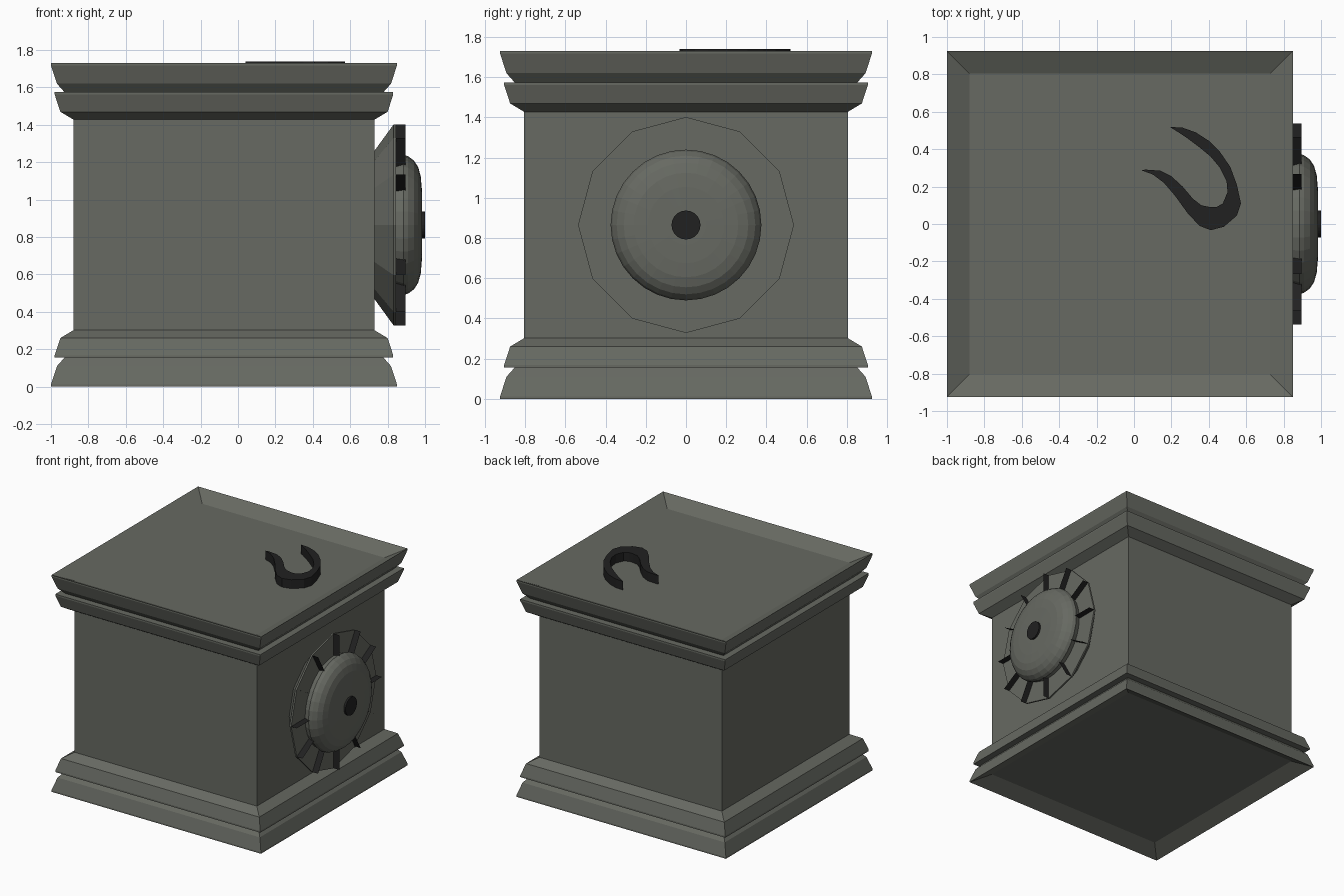
import bpy, bmesh, math

if "Cube" in bpy.data.objects:
    bpy.data.objects.remove(bpy.data.objects["Cube"])

CX, H, KZ = -0.075, 1.73, 0.865   # box centre x, box height, knob centre z


def material(name, rgb):
    m = bpy.data.materials.new(name)
    m.diffuse_color = (*rgb, 1)
    m.use_nodes = True
    m.node_tree.nodes["Principled BSDF"].inputs["Base Color"].default_value = m.diffuse_color
    return m


STONE = material("grey stone", (0.135, 0.142, 0.122))
BLACK = material("black metal", (0.015, 0.015, 0.015))


def finish(name, bm, mat, normals=True):
    if normals:
        bmesh.ops.recalc_face_normals(bm, faces=bm.faces)
    me = bpy.data.meshes.new(name)
    bm.to_mesh(me)
    bm.free()
    me.materials.append(mat)
    ob = bpy.data.objects.new(name, me)
    bpy.context.collection.objects.link(ob)
    return ob


def loft(name, rings, mat):
    """Skin a list of equal-length point rings and cap both ends."""
    bm = bmesh.new()
    vs = [[bm.verts.new(p) for p in r] for r in rings]
    n = len(vs[0])
    for a, b in zip(vs, vs[1:]):
        for i in range(n):
            j = (i + 1) % n
            bm.faces.new((a[i], a[j], b[j], b[i]))
    bm.faces.new(vs[0])
    bm.faces.new(vs[-1])
    return finish(name, bm, mat)


def square(h, z):
    return [(CX + sx * h, sy * h, z) for sx, sy in ((-1, -1), (1, -1), (1, 1), (-1, 1))]


def circle(x, r, n):
    return [(x, r * math.sin(2 * math.pi * i / n), KZ + r * math.cos(2 * math.pi * i / n))
            for i in range(n)]


# stepped mouldings with a recessed outer face; the cap mirrors the base
moulding = [(0.805, 0.06), (0.925, 0), (0.925, 0.012), (0.893, 0.11), (0.853, 0.155),
            (0.905, 0.155), (0.905, 0.168), (0.875, 0.26), (0.805, 0.302)]
loft("base_moulding", [square(h, z) for h, z in moulding], STONE)
loft("cap_moulding", [square(h, H - z) for h, z in moulding], STONE)

# main block
loft("body", [square(0.805, 0.302), square(0.805, H - 0.302)], STONE)

# twelve-sided flared mount, dome and centre pin on the right side
loft("dial_mount", [circle(x, r, 12) for x, r in
                    ((0.725, 0.39), (0.832, 0.537), (0.845, 0.537))], STONE)
loft("dial_dome", [circle(x, r, 32) for x, r in
                   ((0.84, 0.36), (0.885, 0.375), (0.91, 0.367), (0.94, 0.345),
                    (0.963, 0.31), (0.977, 0.26), (0.983, 0.19), (0.985, 0.10))], STONE)
loft("dial_pin", [circle(x, 0.072, 24) for x in (0.96, 1.0)], BLACK)

# thin radial fins at the corners of the mount
bm = bmesh.new()
for i in range(12):
    a = i * math.pi / 6
    bm.faces.new([bm.verts.new((x, r * math.sin(a), KZ + r * math.cos(a)))
                  for x, r in ((0.843, 0.36), (0.843, 0.537), (0.895, 0.537), (0.895, 0.36))])
finish("dial_fins", bm, BLACK, normals=False)

# curved hook standing in the top recess: matched outer and inner edges
outer = [(.195, .519), (.26, .515), (.33, .49), (.40, .445), (.46, .385), (.515, .305),
         (.55, .21), (.572, .11), (.55, .045), (.48, -.015), (.41, -.033), (.35, -.01),
         (.285, .06), (.22, .15), (.16, .22), (.10, .265), (.04, .287)]
inner = [(.197, .515), (.23, .495), (.28, .462), (.35, .41), (.41, .36), (.46, .30),
         (.495, .23), (.50, .17), (.475, .11), (.44, .09), (.41, .09), (.36, .10),
         (.315, .135), (.26, .20), (.20, .255), (.14, .285), (.06, .291)]
loft("top_hook", [[(a[0], a[1], 1.66), (b[0], b[1], 1.66), (b[0], b[1], 1.74), (a[0], a[1], 1.74)]
                  for a, b in zip(outer, inner)], BLACK)
